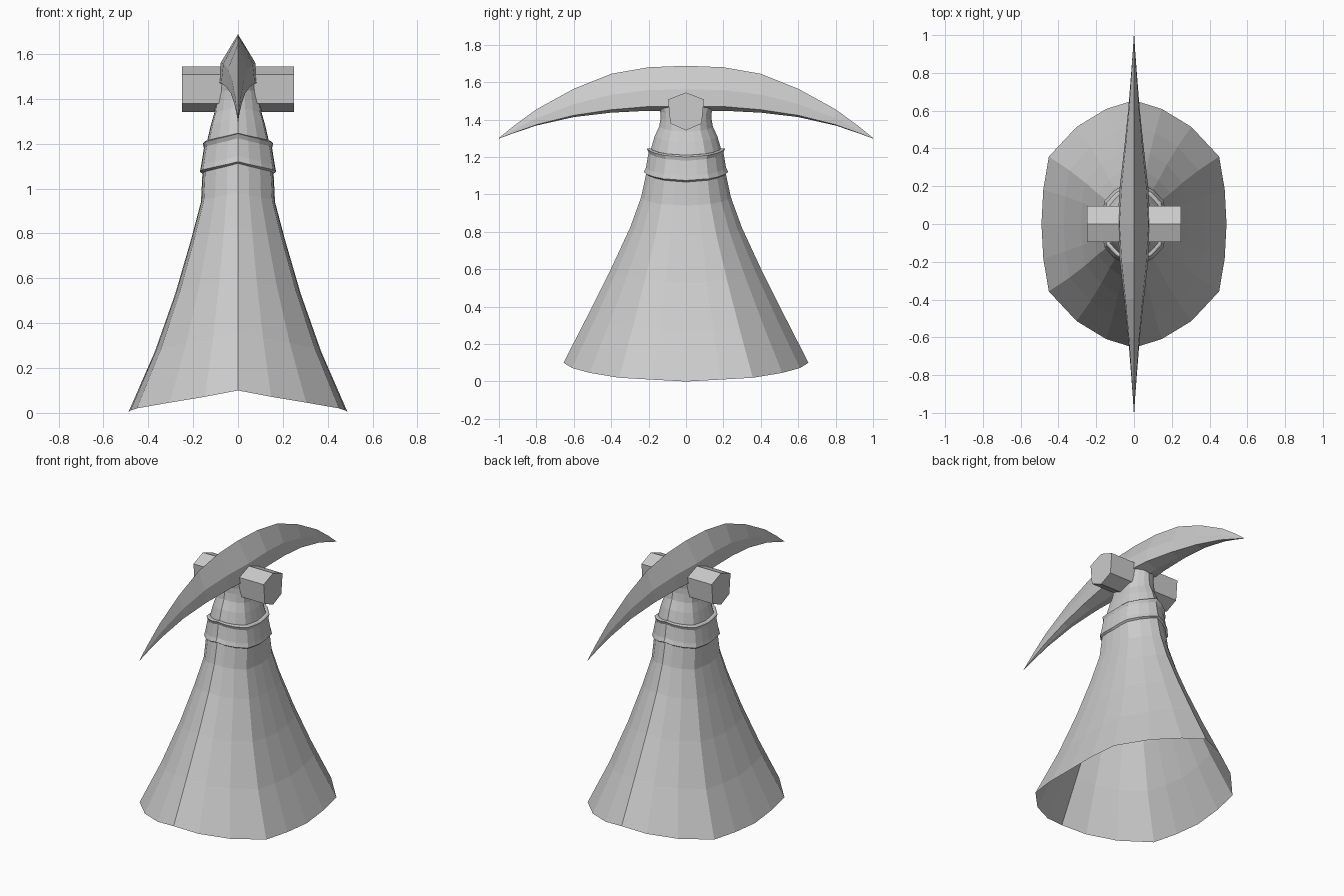
import bpy

if "Cube" in bpy.data.objects:
    bpy.data.objects.remove(bpy.data.objects["Cube"])


def loft(name, rings, cap=False):
    """Join equal-sized closed rings into a faceted skin."""
    n = len(rings[0])
    verts = [p for ring in rings for p in ring]
    faces = [(r * n + i, r * n + (i + 1) % n, (r + 1) * n + (i + 1) % n, (r + 1) * n + i)
             for r in range(len(rings) - 1) for i in range(n)]
    if cap:
        faces += [tuple(reversed(range(n))), tuple(range(len(verts) - n, len(verts)))]
    mesh = bpy.data.meshes.new(name)
    mesh.from_pydata(verts, [], faces)
    obj = bpy.data.objects.new(name, mesh)
    bpy.context.collection.objects.link(obj)
    return obj


# Unit cross-section of the gown: x, y, lift of the hem; mirrored to 20 sides
quarter = [(1, 0, 0), (.98, .28, .1), (.92, .545, .2), (.62, .785, .46), (.3, .93, .72), (0, 1, 1)]
half = quarter + [(-x, y, f) for x, y, f in quarter[-2::-1]]
section = half + [(x, -y, f) for x, y, f in half[-2:0:-1]]


def gown_ring(rx, ry, z, lift):
    return [(x * rx, y * ry, z + f * lift) for x, y, f in section]


# Open flared skirt
loft("skirt", [gown_ring(*p) for p in [
    (.49, .655, 0, .1), (.372, .522, .27, .09), (.28, .402, .53, .07),
    (.21, .298, .77, .055), (.165, .24, .94, .045), (.158, .21, 1.08, .045)]])

# Collar band with two raised lips
loft("collar", [gown_ring(*p) for p in [
    (.157, .209, 1.065, .045), (.17, .225, 1.075, .045), (.165, .214, 1.1, .045),
    (.152, .2, 1.18, .045), (.157, .209, 1.2, .045), (.15, .2, 1.207, .04),
    (.138, .187, 1.21, .035)]])

# Neck flaring into the blade
loft("neck", [gown_ring(*p) for p in [
    (.138, .187, 1.21, .035), (.122, .168, 1.28, .03), (.106, .143, 1.335, .03),
    (.1, .136, 1.39, .02), (.092, .138, 1.43, .015), (.08, .16, 1.48, 0)]])

# Crescent blade: y, ridge z, side edge z, half width
stations = [(0, 1.688, 1.47, .088), (.2, 1.68, 1.47, .075), (.4, 1.645, 1.453, .052),
            (.6, 1.565, 1.423, .031), (.8, 1.455, 1.373, .015), (.92, 1.367, 1.33, .006),
            (1, 1.302, 1.299, .001)]
stations = [(-y, t, s, w) for y, t, s, w in stations[:0:-1]] + stations


def blade_ring(y, top, side, w):
    mid = side + .42 * (top - side)
    keel = side - .3 * w
    return [(0, y, top), (.87 * w, y, mid), (w, y, side), (0, y, keel),
            (-w, y, side), (-.87 * w, y, mid)]


loft("crescent_blade", [blade_ring(*s) for s in stations], cap=True)

# Six-sided crossbar through the head
hexagon = [(0, 1.545), (-.096, 1.508), (-.084, 1.38), (0, 1.342), (.084, 1.38), (.096, 1.508)]
loft("crossbar", [[(x, y, z) for y, z in hexagon] for x in (-.25, .25)], cap=True)
